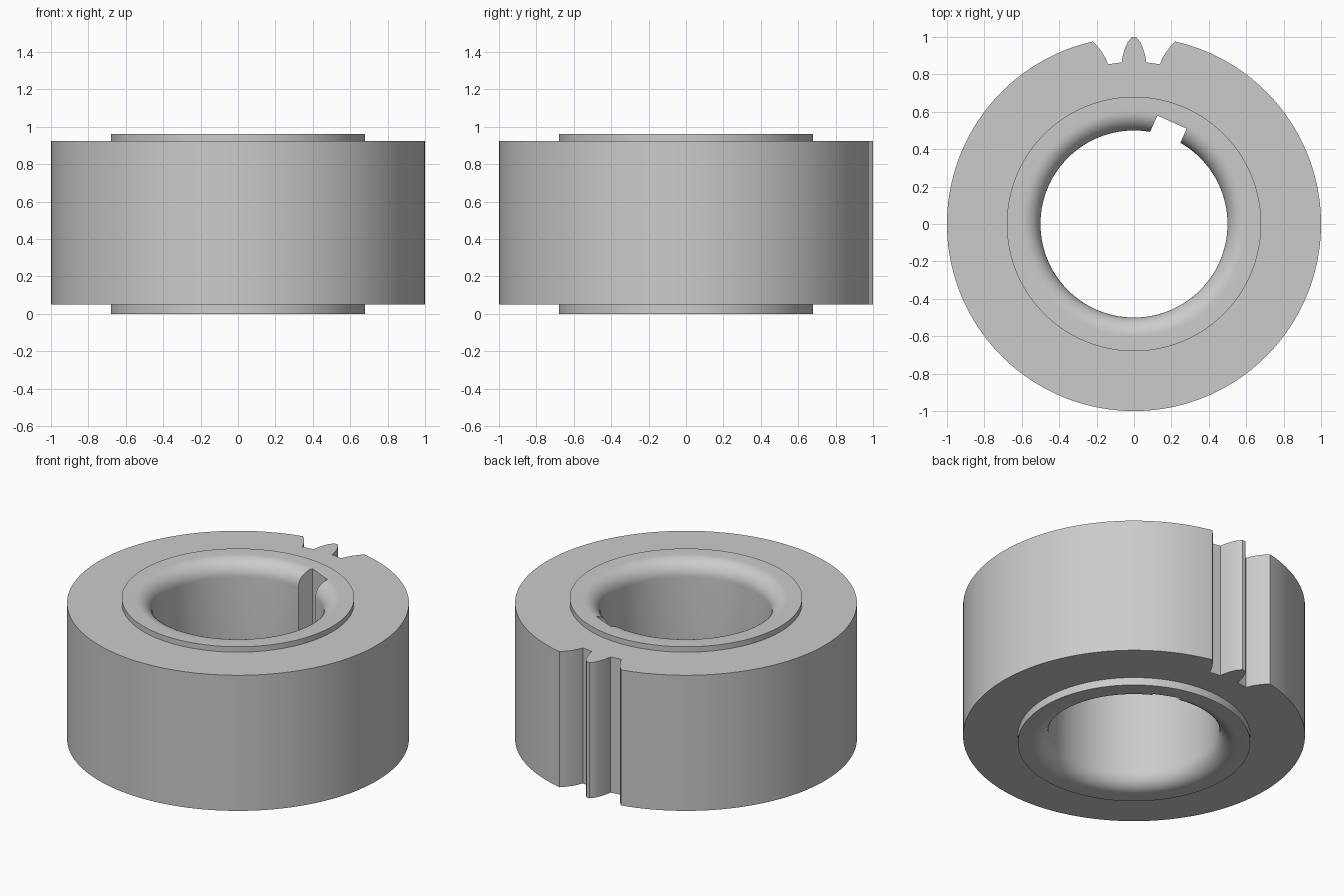
import bpy, bmesh, math

cube = bpy.data.objects.get("Cube")
if cube:
    bpy.data.objects.remove(cube, do_unlink=True)

SEGMENTS = 160
BORE, HUB, RIM = 0.5, 0.68, 1.0
HEIGHT, LOW, HIGH = 0.96, 0.05, 0.925
FILLET, STEPS = 0.1, 10

grey = bpy.data.materials.new("plain grey")
grey.use_nodes = True
colour = (0.6, 0.6, 0.6, 1)
grey.diffuse_color = colour
grey.node_tree.nodes["Principled BSDF"].inputs["Base Color"].default_value = colour


def make_object(name, bm):
    bmesh.ops.recalc_face_normals(bm, faces=bm.faces)
    mesh = bpy.data.meshes.new(name)
    bm.to_mesh(mesh)
    bm.free()
    mesh.materials.append(grey)
    obj = bpy.data.objects.new(name, mesh)
    bpy.context.collection.objects.link(obj)
    return obj


def lathe(name, profile):
    """Spin a closed (radius, height) profile around z."""
    bm = bmesh.new()
    rings = []
    for i in range(SEGMENTS):
        a = math.tau * i / SEGMENTS
        rings.append([bm.verts.new((r * math.cos(a), r * math.sin(a), z)) for r, z in profile])
    n = len(profile)
    for i in range(SEGMENTS):
        a, b = rings[i], rings[(i + 1) % SEGMENTS]
        for j in range(n):
            k = (j + 1) % n
            bm.faces.new((a[j], b[j], b[k], a[k]))
    return make_object(name, bm)


def prism(name, outline):
    """Tall upright cutter from an (x, y) outline."""
    bm = bmesh.new()
    base = bm.faces.new([bm.verts.new((x, y, -0.2)) for x, y in outline])
    top = bmesh.ops.extrude_face_region(bm, geom=[base])["geom"]
    bmesh.ops.translate(bm, vec=(0, 0, HEIGHT + 0.4),
                        verts=[v for v in top if isinstance(v, bmesh.types.BMVert)])
    cutter = make_object(name, bm)
    cutter.hide_render = True
    return cutter


# Ring with raised hub faces and a bore rounded at both ends
angles = [math.pi / 2 * i / STEPS for i in range(STEPS + 1)]
lower = [(BORE + FILLET * (1 - math.sin(a)), FILLET * (1 - math.cos(a))) for a in angles]
upper = [(r, HEIGHT - z) for r, z in reversed(lower)]
outer = [(HUB, HEIGHT), (HUB, HIGH), (RIM, HIGH), (RIM, LOW), (HUB, LOW), (HUB, 0)]
ring = lathe("gear_ring", lower + upper + outer)

# Two mirrored gaps leave a single tooth at the back; a keyway notches the bore
gap = [(-0.25, 1.015), (-0.219, 0.975), (-0.192, 0.946), (-0.17, 0.917), (-0.152, 0.886),
       (-0.139, 0.854), (-0.102, 0.859), (-0.066, 0.864), (-0.06, 0.9), (-0.048, 0.94),
       (-0.032, 0.975), (-0.011, 1.0), (-0.004, 1.03)]
keyway = [(0.045, 0.4), (0.125, 0.58), (0.282, 0.51), (0.202, 0.33)]
cutters = [prism("tooth_gap_right", gap),
           prism("tooth_gap_left", [(-x, y) for x, y in gap]),
           prism("keyway_cutter", keyway)]

bpy.ops.object.select_all(action="DESELECT")
bpy.context.view_layer.objects.active = ring
ring.select_set(True)
for cutter in cutters:
    mod = ring.modifiers.new(cutter.name, "BOOLEAN")
    mod.operation = "DIFFERENCE"
    mod.solver = "EXACT"
    mod.object = cutter
    bpy.ops.object.modifier_apply(modifier=mod.name)
    bpy.data.objects.remove(cutter, do_unlink=True)

bpy.ops.object.shade_smooth_by_angle(angle=math.radians(25))
